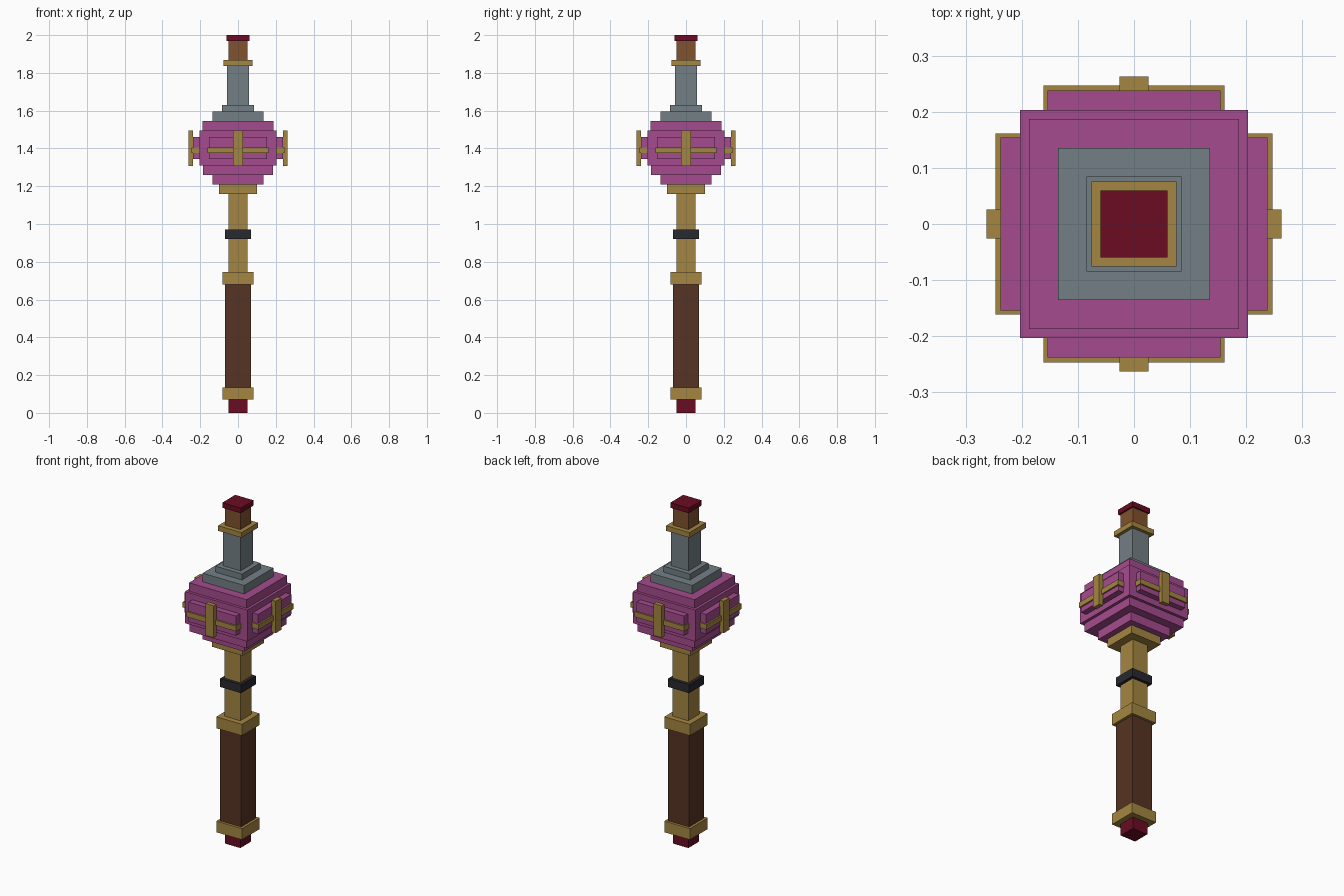
import bpy
from math import pi
from mathutils import Matrix, Vector

cube = bpy.data.objects.get("Cube")
if cube:
    bpy.data.objects.remove(cube, do_unlink=True)


def material(name, hex_code):
    """Flat material from an sRGB hex code, stored as linear values."""
    srgb = [int(hex_code[i:i + 2], 16) / 255 for i in (0, 2, 4)]
    colour = [c / 12.92 if c < 0.04 else ((c + 0.055) / 1.055) ** 2.4 for c in srgb] + [1]
    mat = bpy.data.materials.new(name)
    mat.use_nodes = True
    mat.diffuse_color = colour
    bsdf = mat.node_tree.nodes["Principled BSDF"]
    bsdf.inputs["Base Color"].default_value = colour
    bsdf.inputs["Roughness"].default_value = 0.8
    return mat


crimson = material("crimson", "6A0C22")
gold = material("gold", "A48641")
dark_brown = material("dark brown", "563423")
light_brown = material("light brown", "80522D")
charcoal = material("charcoal", "282830")
magenta = material("magenta", "A54B8E")
steel = material("steel grey", "747F85")


def box(name, low, high, mat, turn=0.0):
    """Axis-aligned box between two corners, then turned about the z axis."""
    low, high = Vector(low), Vector(high)
    bpy.ops.mesh.primitive_cube_add(size=1)
    obj = bpy.context.object
    obj.name = obj.data.name = name
    place = Matrix.Translation((low + high) / 2) @ Matrix.Diagonal((*(high - low), 1))
    obj.data.transform(Matrix.Rotation(turn, 4, 'Z') @ place)
    obj.data.materials.append(mat)
    return obj


# Square sections stacked along the centre: name, half width, bottom, top, material
sections = [
    ("pommel", 0.05, 0, 0.07, crimson),
    ("lower_grip_collar", 0.083, 0.07, 0.135, gold),
    ("grip", 0.068, 0.135, 0.68, dark_brown),
    ("upper_grip_collar", 0.083, 0.68, 0.747, gold),
    ("shaft", 0.051, 0.747, 1.16, gold),
    ("shaft_band", 0.068, 0.92, 0.97, charcoal),
    ("head_base", 0.1, 1.16, 1.208, gold),
    ("head_lower_step", 0.136, 1.208, 1.26, magenta),
    ("head_middle_step", 0.186, 1.26, 1.31, magenta),
    ("head_core", 0.203, 1.31, 1.495, magenta),
    ("head_upper_step", 0.187, 1.495, 1.545, magenta),
    ("neck_lower_step", 0.135, 1.545, 1.595, steel),
    ("neck_upper_step", 0.085, 1.595, 1.63, steel),
    ("neck", 0.057, 1.63, 1.837, steel),
    ("tip_ring", 0.076, 1.837, 1.867, gold),
    ("tip", 0.05, 1.867, 1.97, light_brown),
    ("tip_cap", 0.06, 1.97, 2, crimson),
]
for name, half, bottom, top, mat in sections:
    box(name, (-half, -half, bottom), (half, half, top), mat)

# Raised panel with crossed straps on each side of the head
for i, side in enumerate(("front", "left", "back", "right")):
    turn = i * pi / 2
    box(side + "_panel", (-0.154, -0.238, 1.345), (0.154, -0.2, 1.46), magenta, turn)
    box(side + "_cross_strap", (-0.161, -0.247, 1.375), (0.161, -0.2, 1.406), gold, turn)
    box(side + "_upright_strap", (-0.026, -0.263, 1.308), (0.026, -0.237, 1.495), gold, turn)
